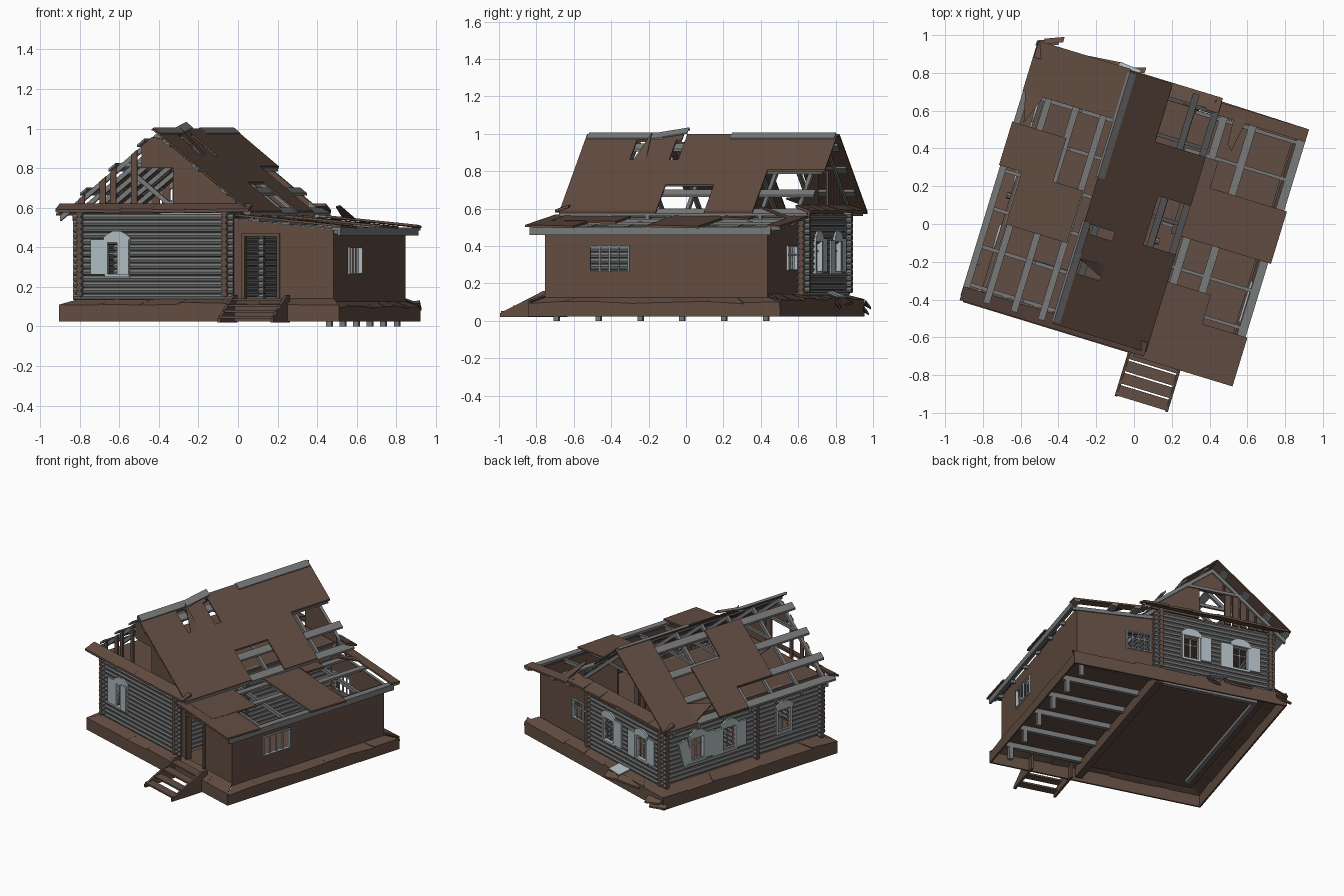
import bpy, bmesh, math, random
from mathutils import Matrix, Vector as V

if "Cube" in bpy.data.objects:
    bpy.data.objects.remove(bpy.data.objects["Cube"])

random.seed(4)
TURN = Matrix.Rotation(math.radians(-17), 4, 'Z')   # the house stands askew


def mat(name, c):
    m = bpy.data.materials.new(name)
    m.diffuse_color = (*c, 1)
    m.use_nodes = True
    m.node_tree.nodes["Principled BSDF"].inputs["Base Color"].default_value = m.diffuse_color
    return m


BROWN = mat("weathered brown", (.122, .074, .054))
GREY = mat("grey log", (.172, .174, .175))
BEAM = mat("grey beam", (.19, .192, .195))
PALE = mat("pale paint", (.42, .49, .52))


class Part:
    def __init__(self, name, *mats):
        self.name, self.mats, self.bm = name, mats, bmesh.new()

    def prism(self, pts, vec):
        bm, vec = self.bm, V(vec)
        a = [bm.verts.new(V(p)) for p in pts]
        b = [bm.verts.new(V(p) + vec) for p in pts]
        bm.faces.new(a)
        bm.faces.new(b[::-1])
        for i in range(len(a)):
            j = (i + 1) % len(a)
            bm.faces.new((a[i], b[i], b[j], a[j]))

    def box(self, x0, x1, y0, y1, z0, z1):
        self.prism([(x0, y0, z0), (x1, y0, z0), (x1, y1, z0), (x0, y1, z0)], (0, 0, z1 - z0))

    def log(self, p, q, r=.0175):
        p, q = V(p), V(q)
        m = Matrix.Translation((p + q) / 2) @ (q - p).to_track_quat('Z', 'Y').to_matrix().to_4x4()
        g = bmesh.ops.create_cone(self.bm, cap_ends=True, segments=8, radius1=r, radius2=r,
                                  depth=(q - p).length, matrix=m)
        for f in {f for v in g['verts'] for f in v.link_faces}:
            f.material_index = int(len(f.verts) == 8)     # sawn ends are brown

    def done(self):
        bmesh.ops.recalc_face_normals(self.bm, faces=self.bm.faces)
        me = bpy.data.meshes.new(self.name)
        self.bm.transform(TURN)
        self.bm.to_mesh(me)
        for m in self.mats:
            me.materials.append(m)
        bpy.context.collection.objects.link(bpy.data.objects.new(self.name, me))


# Main dimensions in the house's own frame
L, R, F, B = -.65, .115, -.58, .69         # log house walls
AX, AB = .682, .665                        # annex outer and back walls
RIDGE, SLOPE = -.255, .81
WALL = {'front': lambda s, z, o: (s, F - o, z), 'back': lambda s, z, o: (s, B + o, z),
        'left': lambda s, z, o: (L - o, s, z), 'right': lambda s, z, o: (R + o, s, z),
        'side': lambda s, z, o: (AX + o, s, z), 'annex_back': lambda s, z, o: (s, AB + o, z),
        'cross': lambda s, z, o: (s, -.05 + o, z)}
WINDOWS = [('front', -.455, -1), ('back', -.445, 1), ('back', -.1, 1),
           ('left', .43, 1), ('left', .17, 1), ('left', -.28, 0)]
Z0, Z1, HW = .265, .425, .05

# Log walls, cut around the windows, with crossed corners
walls = Part("log_walls", GREY, BROWN)
for wall, a, b, lift in (('front', L, R, 0), ('back', L, R, 0), ('cross', L, R, 0),
                         ('left', F, B, .0155), ('right', F, B, .0155)):
    P = WALL[wall]
    for i in range(14):
        z, cuts = .15 + .031 * i + lift, [a - .04]
        for w in sorted(WINDOWS, key=lambda w: w[1]):
            if w[0] == wall and Z0 < z < Z1:
                cuts += [w[1] - HW, w[1] + HW]
        cuts.append(b + .04)
        for s, e in zip(cuts[::2], cuts[1::2]):
            walls.log(P(s, z, 0), P(e, z, 0))
walls.done()

# Windows: casing, crest, glazing bars and shutters
frames = Part("window_frames", PALE)
shutters = Part("shutters", PALE)


def plate(part, wall, s0, s1, z0, z1, o0=.016, o1=.024, tilt=0):
    c, z = (s0 + s1) / 2, (z0 + z1) / 2
    pts = []
    for s, h in ((s0, z0), (s1, z0), (s1, z1), (s0, z1)):
        s, h = s - c, h - z
        pts.append((c + s * math.cos(tilt) - h * math.sin(tilt), z + s * math.sin(tilt) + h * math.cos(tilt)))
    P = WALL[wall]
    part.prism([P(s, h, o0) for s, h in pts], V(P(0, 0, o1)) - V(P(0, 0, o0)))


def casing(wall, s0, s1, z0, z1, w, bars, o=(.0, .026), cross=True):
    for a, b, c, d in ((s0 - w, s0, z0 - w, z1 + w), (s1, s1 + w, z0 - w, z1 + w),
                       (s0, s1, z0 - w, z0), (s0, s1, z1, z1 + w)):
        plate(frames, wall, a, b, c, d, *o)
    for k in range(1, bars + 1):
        m = s0 + (s1 - s0) * k / (bars + 1)
        plate(frames, wall, m - .004, m + .004, z0, z1, -.004, .004)
    if cross:
        m = z0 + (z1 - z0) * .66
        plate(frames, wall, s0, s1, m - .004, m + .004, -.004, .004)


for k, (wall, s, mode) in enumerate(WINDOWS):
    casing(wall, s - HW, s + HW, Z0, Z1, .015, 1)
    P = WALL[wall]
    crest = [(-.07, 0), (.07, 0), (.07, .025), (.045, .045), (.02, .056), (-.02, .056), (-.045, .045), (-.07, .025)]
    frames.prism([P(s + a, Z1 + b, .018) for a, b in crest], V(P(0, 0, .012)) - V(P(0, 0, 0)))
    if mode:
        plate(shutters, wall, s - .138, s - .064, .262, .44, .018, .028)
        if mode < 0:          # one shutter half shut
            plate(shutters, wall, s + .005, s + .065, .26, .44, .028, .036)
        elif k != 2:          # one shutter hangs loose, one has fallen
            plate(shutters, wall, s + .064, s + .138, .25, .43, .018, .028, -.25 if k == 3 else 0)
casing('side', -.325, -.115, .27, .395, .007, 3, (-.012, .01), False)
casing('annex_back', .17, .33, .275, .395, .007, 3, (-.012, .01))
shutters.prism([(-.34, .72, .15), (-.22, .72, .15), (-.2, .79, .125), (-.32, .8, .125)], (0, 0, .008))
frames.done()
shutters.done()


def aroof(u):
    return .56 - (u - .12) * .1


# Annex plank walls with real openings
annex = Part("annex_walls", BROWN)
for v, s0, s1, z0, z1 in ((F, .215, .385, .14, .455), (AB - .012, .17, .33, .275, .395)):
    for a, b, lo, hi in ((.14, s0, .12, 0), (s1, AX, .12, 0), (s0, s1, z1, 0), (s0, s1, .12, z0)):
        annex.prism([(a, v, lo), (b, v, lo), (b, v, hi or aroof(b) - .015), (a, v, hi or aroof(a) - .015)], (0, .012, 0))
for a, b, lo, hi in ((F, -.325, .12, .49), (-.115, AB, .12, .49), (-.325, -.115, .12, .27), (-.325, -.115, .395, .49)):
    annex.box(AX - .012, AX, a, b, lo, hi)
for a, b, lo, hi in ((.2, .215, .14, .47), (.385, .4, .14, .47), (.2, .4, .455, .47)):
    annex.box(a, b, F - .012, F + .03, lo, hi)      # door surround
annex.done()

# Floors and attic deck
floors = Part("floors", BROWN)
floors.box(L, R, F, B, .105, .12)
floors.box(R, AX, F, AB, .12, .13)
floors.box(L - .02, R + .02, F, B, .572, .584)
floors.done()

# Annex joists and the piles below
joists = Part("joists_and_piles", BEAM)
for i in range(6):
    v = -.525 + i * .234
    joists.box(.13, .68, v - .014, v + .014, .085, .12)
    joists.box(.63, .658, v - .014, v + .014, 0, .09)
joists.box(-.6, .08, .6, .63, .085, .105)
joists.box(-.6, -.57, -.5, .6, .08, .105)
joists.done()

# Earth-bank skirt of uneven boards all round
skirt = Part("base_skirt", BROWN)
inner = [(L, F), (AX, F), (AX, B - .02), (L, B)]
outer = [(-.745, -.66), (.735, -.66), (.735, .75), (-.745, .77)]
for k in range(4):
    a, b, c, d = V(inner[k]), V(inner[(k + 1) % 4]), V(outer[k]), V(outer[(k + 1) % 4])
    for i in range(7):
        t, e = i / 7, (i + 1) / 7
        p, q, r, s = a.lerp(b, t), a.lerp(b, e), c.lerp(d, t), c.lerp(d, e)
        top = .095 if k == 1 else .112
        h, g = top + random.uniform(-.006, .01), top + random.uniform(-.006, .01)
        skirt.prism([(*p, top + .03), (*q, top + .03), (*s, g), (*r, h)], (0, 0, -.01))
        n = (d - c).normalized()
        skirt.prism([(*r, .024), (*s, .024), (*s, g), (*r, h)], (-n.y * .012, n.x * .012, 0))
skirt.box(.1, .15, -.62, .72, .03, .105)
for x0, y0, x1, y1, z in ((-.775, .75, -.66, .79, .05), (-.74, .77, -.64, .81, .08), (-.5, .75, -.3, .77, .1),
                          (-.28, .75, -.18, .78, .08), (.62, .71, .74, .72, .1)):
    skirt.prism([(x0, y0, z), (x1, y1, z + .02), (x1, y1 + .03, z - .02), (x0, y0 + .03, z - .01)], (0, 0, .012))
skirt.done()

# Front steps
steps = Part("front_steps", BROWN)
for u in (.168, .447):
    steps.prism([(u, -.9, .02), (u, -.9, .04), (u, -.66, .158), (u, -.61, .158), (u, -.61, .02)], (.015, 0, 0))
for i in range(4):
    steps.box(.17, .46, -.895 + i * .068, -.836 + i * .068, .04 + i * .03, .052 + i * .03)
steps.done()


def S(side, d, v, off=0):
    return (RIDGE + side * d, v, 1.0 - d * SLOPE + off)


# Rafters, roof battens and a few braces
frame = Part("roof_frame", BEAM)
for side in (-1, 1):
    for v in (-.56, -.35, -.14, .07, .28, .49, .69):
        frame.prism([S(side, 0, v - .01, -.025), S(side, .51, v - .01, -.025),
                     S(side, .51, v + .01, -.025), S(side, 0, v + .01, -.025)], (0, 0, -.03))
        if side > 0:
            frame.box(RIDGE - .2, RIDGE + .2, v - .008, v + .008, .805, .825)
    frame.prism([(RIDGE, -.35, .6), (RIDGE + side * .22, -.35, .78), (RIDGE + side * .22, -.35, .81),
                 (RIDGE, -.35, .63)], (0, .014, 0))
    for d in (.067, .218, .37, .495):
        frame.prism([S(side, d - .018, -.63, -.012), S(side, d + .018, -.63, -.012),
                     S(side, d + .018, .755, -.012), S(side, d - .018, .755, -.012)], (0, 0, -.013))
for u in (.29, .45, .715):
    frame.prism([(u - .021, -.65, aroof(u)), (u + .021, -.65, aroof(u)), (u + .021, .75, aroof(u)),
                 (u - .021, .75, aroof(u))], (0, 0, -.015))
for i in range(7):
    v = -.575 + i * .205
    frame.prism([(.14, v, aroof(.14) - .01), (.74, v, aroof(.74) - .01), (.74, v + .018, aroof(.74) - .01),
                 (.14, v + .018, aroof(.14) - .01)], (0, 0, -.025))
frame.box(.725, .74, -.65, .7, .46, .5)     # annex fascia
frame.done()

# Main roof sheets: (side, d0, d1, v0, v1), with the holes left between them
roof = Part("roof_sheets", BROWN)
for side, d0, d1, v0, v1 in ((-1, 0, .515, .5, .78), (-1, .22, .52, .09, .33), (-1, .055, .395, -.2, .09),
                             (1, 0, .515, -.63, -.34), (1, .17, .515, -.34, -.09), (1, 0, .04, -.34, -.09),
                             (1, 0, .335, -.07, .18), (1, .04, .17, -.27, -.12), (1, .17, .335, -.09, -.05),
                             (1, 0, .515, .18, .45), (1, 0, .235, .45, .77)):
    roof.prism([S(side, d0, v0), S(side, d1, v0), S(side, d1, v1), S(side, d0, v1)], (0, 0, -.011))
for side, tri in ((1, ((.17, -.32, 0), (.17, -.25, 0), (.03, -.26, .03))),
                  (-1, ((.5, .5, 0), (.4, .5, 0), (.46, .34, .03)))):
    roof.prism([S(side, *p) for p in tri], (0, 0, -.008))
roof.done()

# Annex roof sheets (u0, u1, v0, v1) and a curled scrap
aroof_part = Part("annex_roof_sheets", BROWN)
for u0, u1, v0, v1 in ((.2, .755, .01, .3), (.22, .5, -.6, -.24), (.2, .75, -.67, -.4), (.22, .74, .68, .75),
                       (.2, .33, .3, .45)):
    aroof_part.prism([(u0, v0, aroof(u0) + .016), (u1, v0, aroof(u1) + .016), (u1, v1, aroof(u1) + .01),
                      (u0, v1, aroof(u0) + .01)], (0, 0, -.012))
aroof_part.prism([(.34, .7, .545), (.41, .7, .535), (.38, .52, .605), (.35, .55, .6)], (0, 0, .008))
aroof_part.done()

# Ridge caps, one of them lifted
ridge = Part("ridge_caps", BEAM)
for v0, v1, lift in ((-.62, -.2, 0), (-.24, -.06, .028), (.18, .76, 0)):
    for side, w in ((-1, .012), (1, .035)):
        ridge.prism([S(side, 0, v0, .006), S(side, w, v0, .006), S(side, w, v1, .006 + lift),
                     S(side, 0, v1, .006 + lift)], (0, 0, -.006))
ridge.done()

# Gable boards, decayed on the left, with an attic window hole
gables = Part("gable_boards", BROWN)
for v, broken in ((F, True), (B - .012, False)):
    for i in range(17):
        u = -.72 + i * .0555
        c = u + .027
        lo, w = .59, .0553
        if abs(c - RIDGE) < .075:
            lo = .8
        elif c < RIDGE:
            w = .03 if broken else .042
            if broken and i in (2, 5):
                continue
        tops = [.975 - abs(x - RIDGE) * SLOPE for x in (u, u + w)]
        if min(tops) > .6:
            gables.prism([(u, v, lo), (u + w, v, lo), (u + w, v, tops[1]), (u, v, tops[0])], (0, .012, 0))
gables.done()

# Sloping ledges under both gables
ledges = Part("gable_ledges", BROWN)
for v0, v1 in ((F, -.655), (B, .775)):
    for i in range(6):
        u, e = -.765 + i * .17, random.uniform(-.008, .006)
        ledges.prism([(u, v0, .62), (u + .17, v0, .62), (u + .17, v1, .592 + e), (u, v1, .592)], (0, 0, -.015))
ledges.done()
